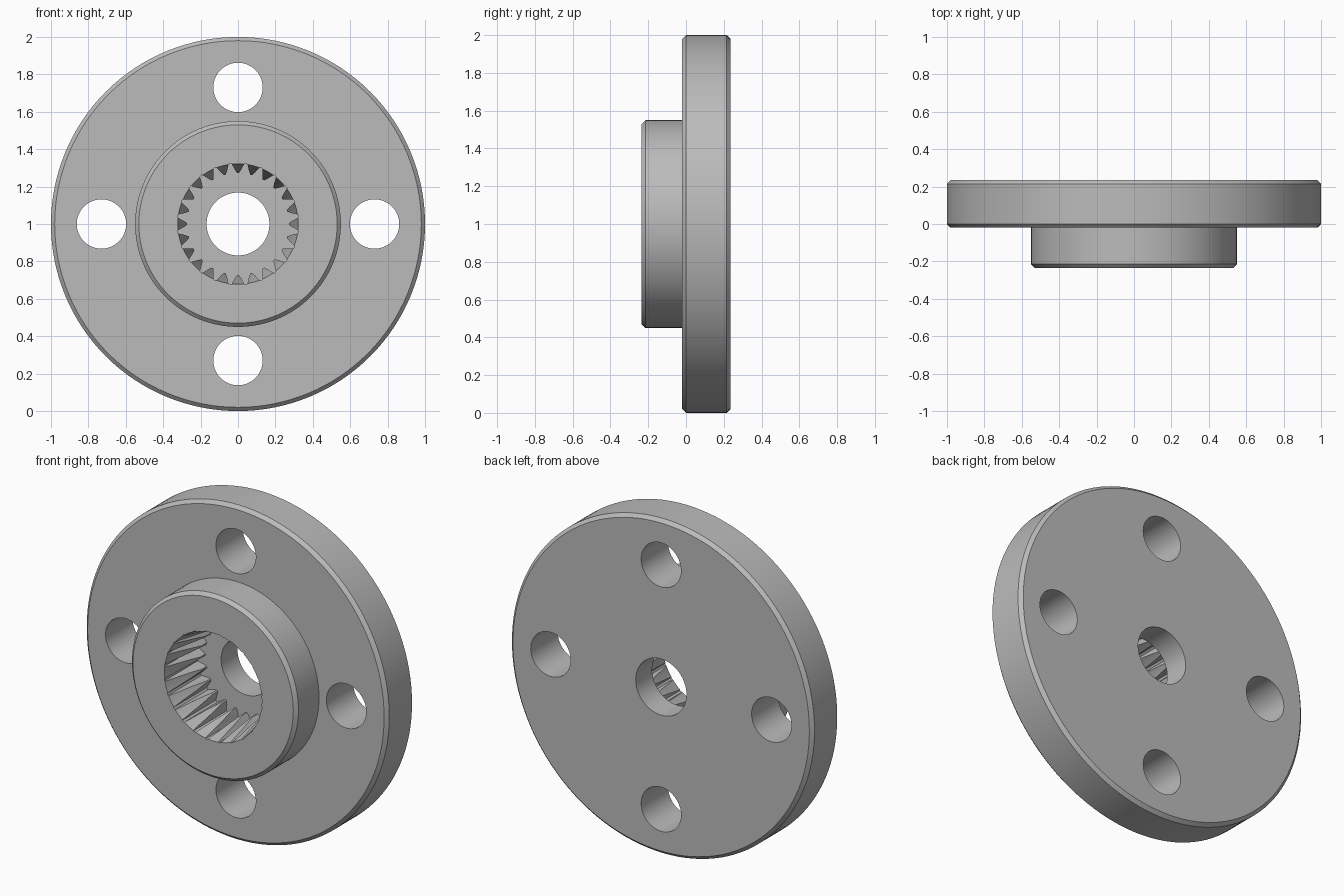
import bpy, bmesh
from math import cos, sin, pi, radians

if "Cube" in bpy.data.objects:
    bpy.data.objects.remove(bpy.data.objects["Cube"], do_unlink=True)

steel = bpy.data.materials.new("plain grey")
steel.use_nodes = True
GREY = (0.5, 0.5, 0.5, 1)
steel.diffuse_color = GREY
steel.node_tree.nodes["Principled BSDF"].inputs["Base Color"].default_value = GREY
TEETH = 24


def loft(name, rings):
    """Closed solid from equal-length rings of (x, y, z), ordered front to back."""
    bm = bmesh.new()
    loops = [[bm.verts.new(p) for p in ring] for ring in rings]
    for a, b in zip(loops, loops[1:]):
        for i in range(len(a)):
            j = (i + 1) % len(a)
            bm.faces.new((a[i], a[j], b[j], b[i]))
    bm.faces.new(loops[0])
    bm.faces.new(loops[-1])
    bmesh.ops.recalc_face_normals(bm, faces=bm.faces)
    mesh = bpy.data.meshes.new(name)
    bm.to_mesh(mesh)
    bm.free()
    mesh.materials.append(steel)
    obj = bpy.data.objects.new(name, mesh)
    bpy.context.collection.objects.link(obj)
    return obj


def circle(r, y, n, cx=0, cz=1):
    return [(cx + r * cos(2 * pi * i / n), y, cz + r * sin(2 * pi * i / n)) for i in range(n)]


def turned(name, profile, n, cx=0, cz=1):
    return loft(name, [circle(r, y, n, cx, cz) for r, y in profile])


def spline_ring(y):
    """Internal tooth outline: (angle within one pitch, radius)."""
    tooth = ((0.06, 0.272), (0.22, 0.29), (0.34, 0.312), (0.42, 0.325),
             (0.58, 0.325), (0.66, 0.312), (0.78, 0.29), (0.94, 0.272))
    ring = []
    for k in range(TEETH):
        for t, r in tooth:
            a = pi / 2 + 2 * pi * (k + t) / TEETH
            ring.append((r * cos(a), y, 1 + r * sin(a)))
    return ring


# Flange and hub turned as one stepped body with chamfered rims
body = turned("flanged_hub", [(0.53, -0.235), (0.55, -0.215), (0.55, -0.02), (0.98, -0.02),
                              (1, 0), (1, 0.215), (0.98, 0.235)], 128)

# Cutters: through bore, toothed socket, tapered tooth crests, four bolt holes
FLOOR = 0.08
cutters = [
    turned("bore_cutter", [(0.168, -0.5), (0.168, 0.5)], 64),
    loft("spline_cutter", [spline_ring(-0.4), spline_ring(FLOOR)]),
    turned("taper_cutter", [(0.335, -0.3), (0.322, -0.235), (0.265, FLOOR - 0.01)], 96),
]
for k in range(4):
    a = k * pi / 2
    cutters.append(turned("bolt_hole_cutter", [(0.132, -0.5), (0.132, 0.5)], 64,
                          0.73 * cos(a), 1 + 0.73 * sin(a)))

bpy.context.view_layer.objects.active = body
body.select_set(True)
for cutter in cutters:
    mod = body.modifiers.new(cutter.name, "BOOLEAN")
    mod.operation = "DIFFERENCE"
    mod.solver = "EXACT"
    mod.object = cutter
    bpy.ops.object.modifier_apply(modifier=mod.name)
    bpy.data.objects.remove(cutter, do_unlink=True)

bpy.ops.object.shade_smooth_by_angle(angle=radians(25))
